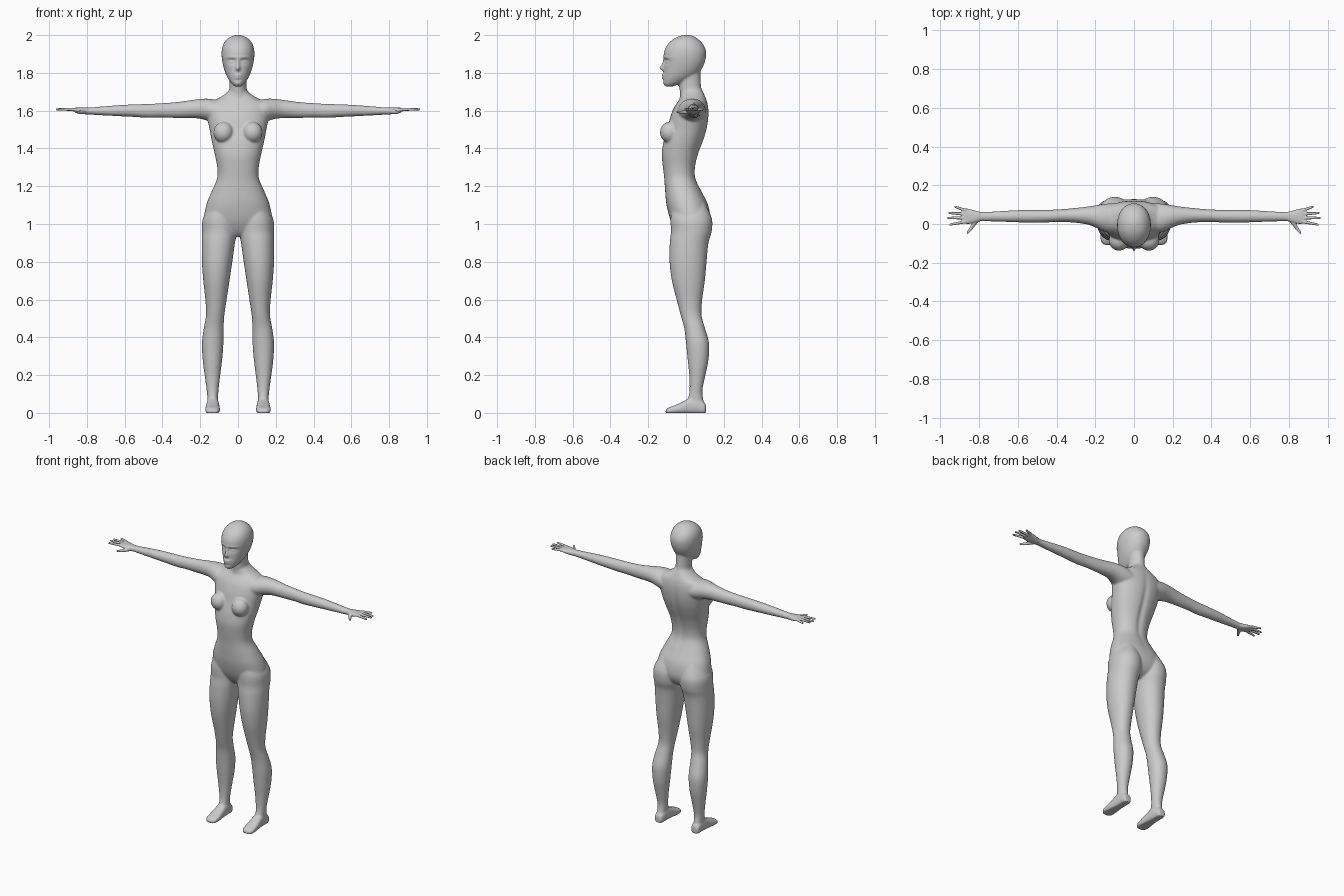
import bpy, bmesh, math
from mathutils import Vector, Matrix

X, Y, Z = 0, 1, 2


def smooth_sections(rows, steps=4):
    """Catmull-Rom interpolation of loft sections."""
    out = []
    for i in range(len(rows) - 1):
        p0, p1 = rows[max(i - 1, 0)], rows[i]
        p2, p3 = rows[i + 1], rows[min(i + 2, len(rows) - 1)]
        for s in range(steps):
            t = s / steps
            out.append([0.5 * (2 * b + (c - a) * t + (2 * a - 5 * b + 4 * c - d) * t * t
                               + (3 * b - a - 3 * c + d) * t ** 3)
                        for a, b, c, d in zip(p0, p1, p2, p3)])
    return out + [list(rows[-1])]


def loft(bm, rows, axes, power=2.0, flip=1, n=40):
    """Closed loft; row = (position, u min, u max, v min, v max)."""
    rings = []
    for t, u0, u1, v0, v1 in smooth_sections(rows):
        ring = []
        for k in range(n):
            a = 2 * math.pi * k / n
            c, s = math.cos(a), math.sin(a)
            p = [0, 0, 0]
            p[axes[0]] = t
            p[axes[1]] = (u0 + u1) / 2 + (u1 - u0) / 2 * math.copysign(abs(c) ** (2 / power), c)
            p[axes[2]] = (v0 + v1) / 2 + (v1 - v0) / 2 * math.copysign(abs(s) ** (2 / power), s)
            p[0] *= flip
            ring.append(bm.verts.new(p))
        rings.append(ring)
    for r, q in zip(rings, rings[1:]):
        for k in range(n):
            bm.faces.new((r[k], r[(k + 1) % n], q[(k + 1) % n], q[k]))
    bm.faces.new(rings[0])
    bm.faces.new(rings[-1])


def ball(bm, centre, size):
    m = Matrix.Translation(centre) @ Matrix.Diagonal((*size, 1))
    bmesh.ops.create_uvsphere(bm, u_segments=32, v_segments=20, radius=1, matrix=m)


def finger(bm, a, b, r0, r1):
    """Tapered finger with round ends."""
    a, b = Vector(a), Vector(b)
    d = b - a
    m = Matrix.Translation((a + b) / 2) @ d.to_track_quat('Z', 'Y').to_matrix().to_4x4()
    bmesh.ops.create_cone(bm, cap_ends=True, segments=16, radius1=r0, radius2=r1, depth=d.length, matrix=m)
    ball(bm, b, (r1, r1, r1))


def fuse(bm, name, voxel, iterations):
    """Merge overlapping volumes into one smooth skin."""
    bmesh.ops.recalc_face_normals(bm, faces=bm.faces)
    me = bpy.data.meshes.new(name)
    bm.to_mesh(me)
    bm.free()
    ob = bpy.data.objects.new(name, me)
    bpy.context.collection.objects.link(ob)
    r = ob.modifiers.new("fuse", 'REMESH')
    r.mode, r.voxel_size = 'VOXEL', voxel
    s = ob.modifiers.new("soften", 'SMOOTH')
    s.factor, s.iterations = 0.5, iterations
    dg = bpy.context.evaluated_depsgraph_get()
    new = bpy.data.meshes.new_from_object(ob.evaluated_get(dg))
    ob.modifiers.clear()
    ob.data = new
    for p in new.polygons:
        p.use_smooth = True
    return ob


def sym(rows):
    return [(z, -w, w, f, b) for z, w, f, b in rows]


body = bmesh.new()

# torso
loft(body, sym([
    (0.935, .05, -.03, .06), (0.965, .13, -.055, .105), (1.02, .178, -.082, .128),
    (1.10, .168, -.103, .118), (1.17, .141, -.110, .084), (1.24, .111, -.115, .052),
    (1.30, .110, -.122, .050), (1.37, .123, -.128, .066), (1.44, .139, -.118, .092),
    (1.50, .150, -.100, .110), (1.56, .162, -.085, .119), (1.61, .165, -.067, .119),
    (1.645, .145, -.045, .113), (1.668, .100, -.030, .105), (1.69, .066, -.028, .095),
    (1.71, .045, -.025, .085)]), (Z, X, Y), 2.25, n=64)

# neck
loft(body, sym([(1.62, .065, -.045, .10), (1.68, .052, -.032, .092), (1.73, .045, -.036, .080),
                (1.82, .048, -.04, .076)]), (Z, X, Y))

# head
loft(body, sym([
    (1.727, .016, -.106, -.075), (1.743, .034, -.117, -.025), (1.77, .053, -.119, .028),
    (1.80, .067, -.118, .068), (1.84, .079, -.117, .093), (1.88, .086, -.119, .105),
    (1.92, .086, -.114, .105), (1.955, .076, -.094, .088), (1.982, .054, -.062, .060),
    (1.996, .028, -.03, .035), (2.001, .008, -.006, .012)]), (Z, X, Y), 2.1, n=64)

leg = [
    (1.11, .035, .145, -.070, .100), (1.03, .008, .186, -.082, .137), (0.96, .005, .191, -.080, .136),
    (0.90, .016, .192, -.086, .119), (0.80, .030, .191, -.087, .109), (0.70, .045, .184, -.075, .100),
    (0.60, .060, .173, -.050, .086), (0.52, .072, .169, -.029, .082), (0.45, .076, .181, -.010, .100),
    (0.37, .077, .191, .000, .122), (0.28, .084, .187, .009, .119), (0.20, .094, .177, .017, .103),
    (0.12, .103, .166, .019, .087), (0.07, .106, .162, .008, .092), (0.02, .104, .164, -.01, .102)]
foot = [
    (.106, .118, .150, .005, .035), (.098, .107, .162, -.006, .055), (.06, .102, .165, -.006, .075),
    (.02, .100, .167, -.006, .078), (-.02, .097, .171, -.006, .058), (-.06, .095, .174, -.006, .040),
    (-.09, .099, .171, -.006, .029), (-.108, .112, .156, -.004, .018)]
arm = [
    (.10, 1.530, 1.655, -.050, .108), (.15, 1.542, 1.663, -.040, .104), (.19, 1.555, 1.663, -.022, .098),
    (.24, 1.561, 1.657, -.003, .090), (.32, 1.561, 1.646, .008, .081), (.40, 1.563, 1.640, .010, .075),
    (.47, 1.562, 1.636, .007, .073), (.54, 1.566, 1.634, .007, .073), (.62, 1.570, 1.630, .009, .071),
    (.70, 1.574, 1.624, .012, .066), (.77, 1.578, 1.618, .014, .063), (.82, 1.582, 1.615, .015, .064)]

for side in (1, -1):
    loft(body, leg, (Z, X, Y), 2.1, side)
    loft(body, foot, (Y, X, Z), 2.6, side)
    loft(body, arm, (X, Z, Y), 2.0, side)
    ball(body, (side * .077, -.086, 1.485), (.053, .052, .056))   # breast

body = fuse(body, "body", 0.005, 14)

# face and spine relief: (facing, x, z, width, height, depth)
relief = [
    (-1, 0, 1.824, .008, .009, -.019), (-1, 0, 1.846, .006, .016, -.012),     # nose
    (-1, 0, 1.788, .014, .005, -.010), (-1, 0, 1.774, .012, .005, -.009),     # lips
    (-1, 0, 1.745, .015, .009, -.004),                                        # chin
    (1, 0, 1.40, .014, .13, -.008)]                                           # spine
for s in (1, -1):
    relief += [(-1, s * .034, 1.862, .016, .010, .013),                       # eye socket
               (-1, s * .035, 1.859, .010, .005, -.008),                      # eye
               (-1, s * .036, 1.882, .020, .005, -.004)]                      # brow
for v in body.data.vertices:
    x, y, z = v.co
    for facing, cx, cz, w, h, d in relief:
        if y * facing > .03:
            v.co.y += d * math.exp(-((x - cx) / w) ** 2 / 2 - ((z - cz) / h) ** 2 / 2)
    v.co.z = max(v.co.z, 0)   # flat soles

# hands
for side, name in ((1, "hand_left"), (-1, "hand_right")):
    hand = bmesh.new()
    loft(hand, [(.78, 1.581, 1.615, .018, .060), (.81, 1.581, 1.616, .010, .066),
                (.84, 1.587, 1.616, .002, .075), (.87, 1.596, 1.615, .001, .080),
                (.89, 1.601, 1.613, .008, .074)], (X, Z, Y), 2.4, side)
    for a, b in (((.87, .070), (.922, .089)), ((.88, .052), (.953, .057)),
                 ((.88, .032), (.959, .031)), ((.87, .012), (.948, -.003))):
        finger(hand, (side * a[0], a[1], 1.607), (side * b[0], b[1], 1.607), .0088, .0058)
    finger(hand, (side * .815, .020, 1.595), (side * .838, -.018, 1.591), .014, .009)   # thumb
    finger(hand, (side * .838, -.018, 1.591), (side * .858, -.045, 1.594), .009, .006)
    fuse(hand, name, 0.0025, 4)
